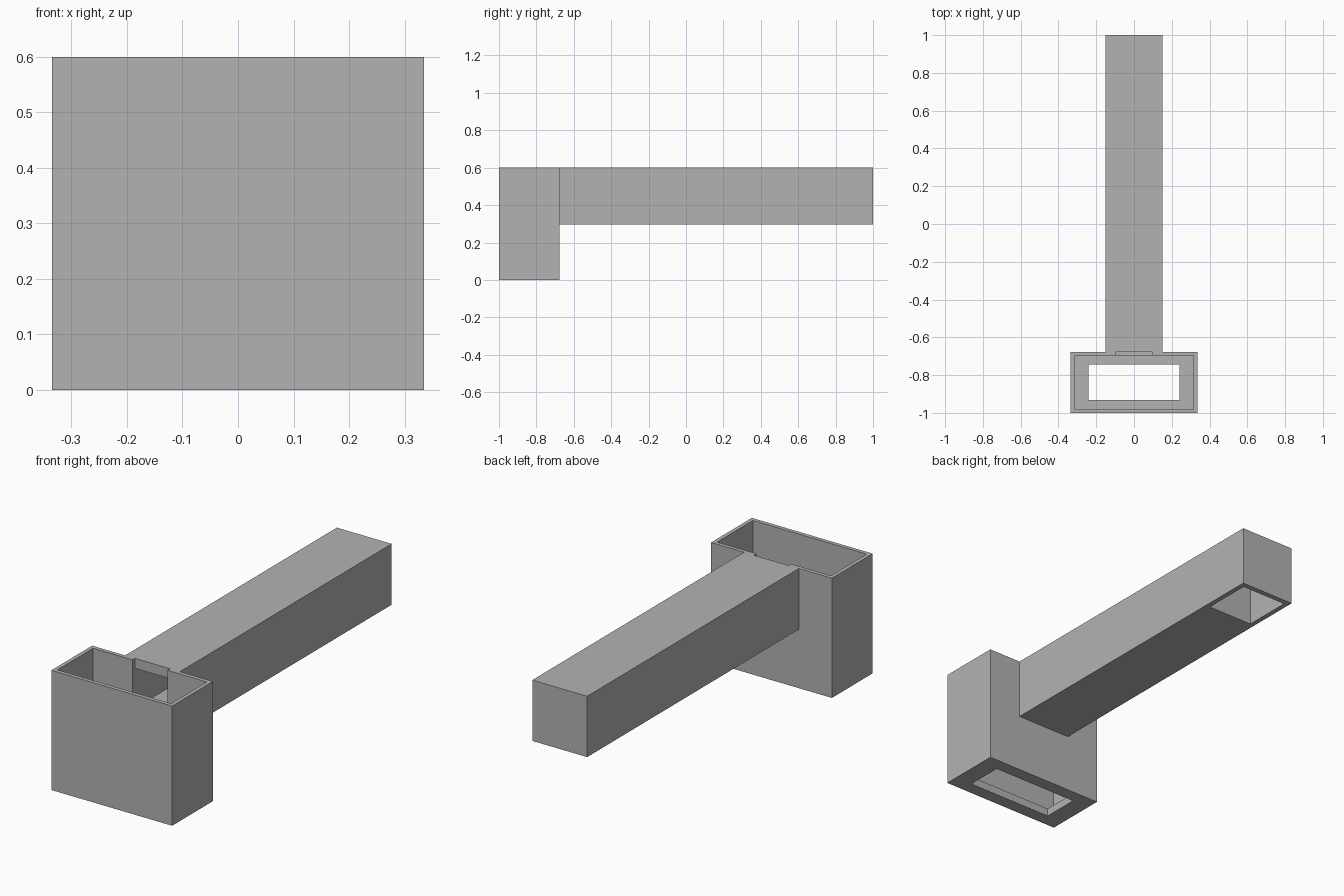
import bpy

cube = bpy.data.objects.get("Cube")
if cube:
    bpy.data.objects.remove(cube, do_unlink=True)

# Single flat grey
grey = bpy.data.materials.new("plain_grey")
grey.use_nodes = True
colour = (0.45, 0.45, 0.45, 1)
grey.diffuse_color = colour
grey.node_tree.nodes["Principled BSDF"].inputs["Base Color"].default_value = colour


def block(name, half_x, y, z):
    """Box centred on x = 0, spanning the given y and z ranges."""
    bpy.ops.mesh.primitive_cube_add(size=1, location=(0, sum(y) / 2, sum(z) / 2))
    ob = bpy.context.object
    ob.name = name
    ob.scale = (2 * half_x, y[1] - y[0], z[1] - z[0])
    bpy.ops.object.transform_apply(location=True, rotation=False, scale=True)
    ob.data.materials.append(grey)
    return ob


def cut(ob, half_x, y, z):
    """Carve a rectangular void out of a part."""
    cutter = block("cutter", half_x, y, z)
    cutter.hide_render = True
    mod = ob.modifiers.new("void", "BOOLEAN")
    mod.operation = "DIFFERENCE"
    mod.solver = "EXACT"
    mod.object = cutter
    bpy.context.view_layer.objects.active = ob
    bpy.ops.object.modifier_apply(modifier=mod.name)
    bpy.data.objects.remove(cutter, do_unlink=True)


height = 0.6
joint = -0.677          # plane where the arm meets the box
floor, roof = 0.35, 0.55

# Open-topped box with a rimmed opening in its base
collector_box = block("collector_box", 0.335, (-1, joint), (0, height))
cut(collector_box, 0.315, (-0.98, joint - 0.02), (0.04, 0.7))
cut(collector_box, 0.24, (-0.933, -0.743), (-0.1, 0.1))

# Notch in the rear wall leading into the arm
cut(collector_box, 0.098, (joint - 0.05, joint + 0.05), (floor, 0.7))

# Long hollow arm with a square outlet under its far end
arm = block("arm", 0.152, (joint, 1), (0.295, height))
cut(arm, 0.098, (joint - 0.1, 0.68), (floor, roof))
cut(arm, 0.127, (0.72, 0.973), (0.2, 0.57))
